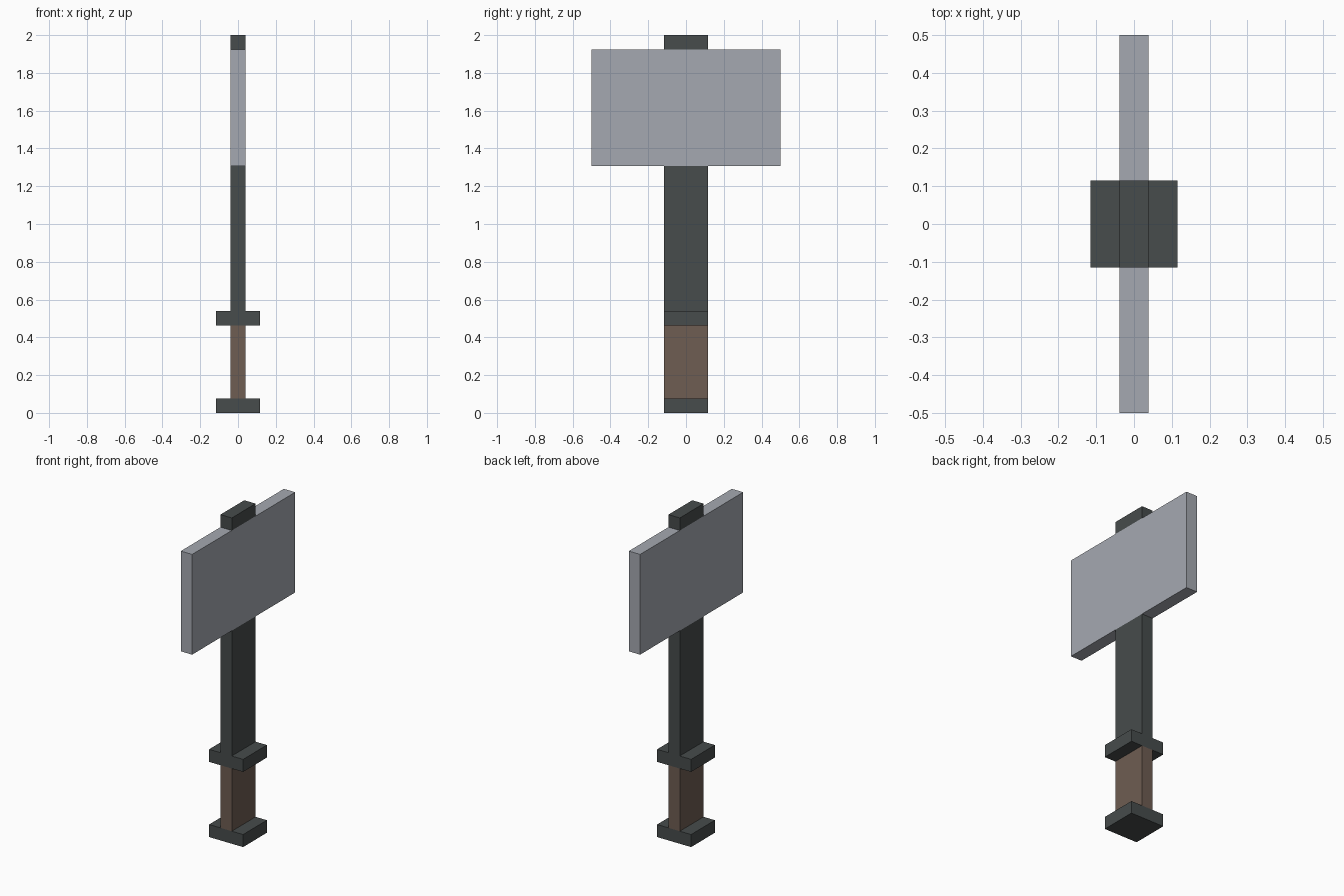
import bpy

cube = bpy.data.objects.get("Cube")
if cube:
    bpy.data.objects.remove(cube, do_unlink=True)

U = 2 / 26  # one block unit


def material(name, rgb):
    m = bpy.data.materials.new(name)
    m.use_nodes = True
    m.diffuse_color = (*rgb, 1)
    bsdf = next(n for n in m.node_tree.nodes if n.type == 'BSDF_PRINCIPLED')
    bsdf.inputs["Base Color"].default_value = (*rgb, 1)
    bsdf.inputs["Roughness"].default_value = 0.8
    return m


def block(name, width, depth, bottom, top, mat):
    """Box centred on the z axis, measured in block units."""
    bpy.ops.mesh.primitive_cube_add(size=1, location=(0, 0, (bottom + top) / 2 * U))
    ob = bpy.context.object
    ob.name = name
    ob.scale = (width * U, depth * U, (top - bottom) * U)
    bpy.ops.object.transform_apply(location=False, rotation=False, scale=True)
    ob.data.materials.append(mat)


iron = material("dark iron", (0.063, 0.072, 0.072))
leather = material("brown leather", (0.156, 0.109, 0.084))
steel = material("pale steel", (0.376, 0.397, 0.440))

# Handle, from the ground up
block("pommel", 3, 3, 0, 1, iron)
block("grip", 1, 3, 1, 6, leather)
block("guard", 3, 3, 6, 7, iron)
block("shaft", 1, 3, 7, 17, iron)

# Broad head with the shaft's end showing above it
block("hammer_head", 1, 13, 17, 25, steel)
block("shaft_tip", 1, 3, 25, 26, iron)
